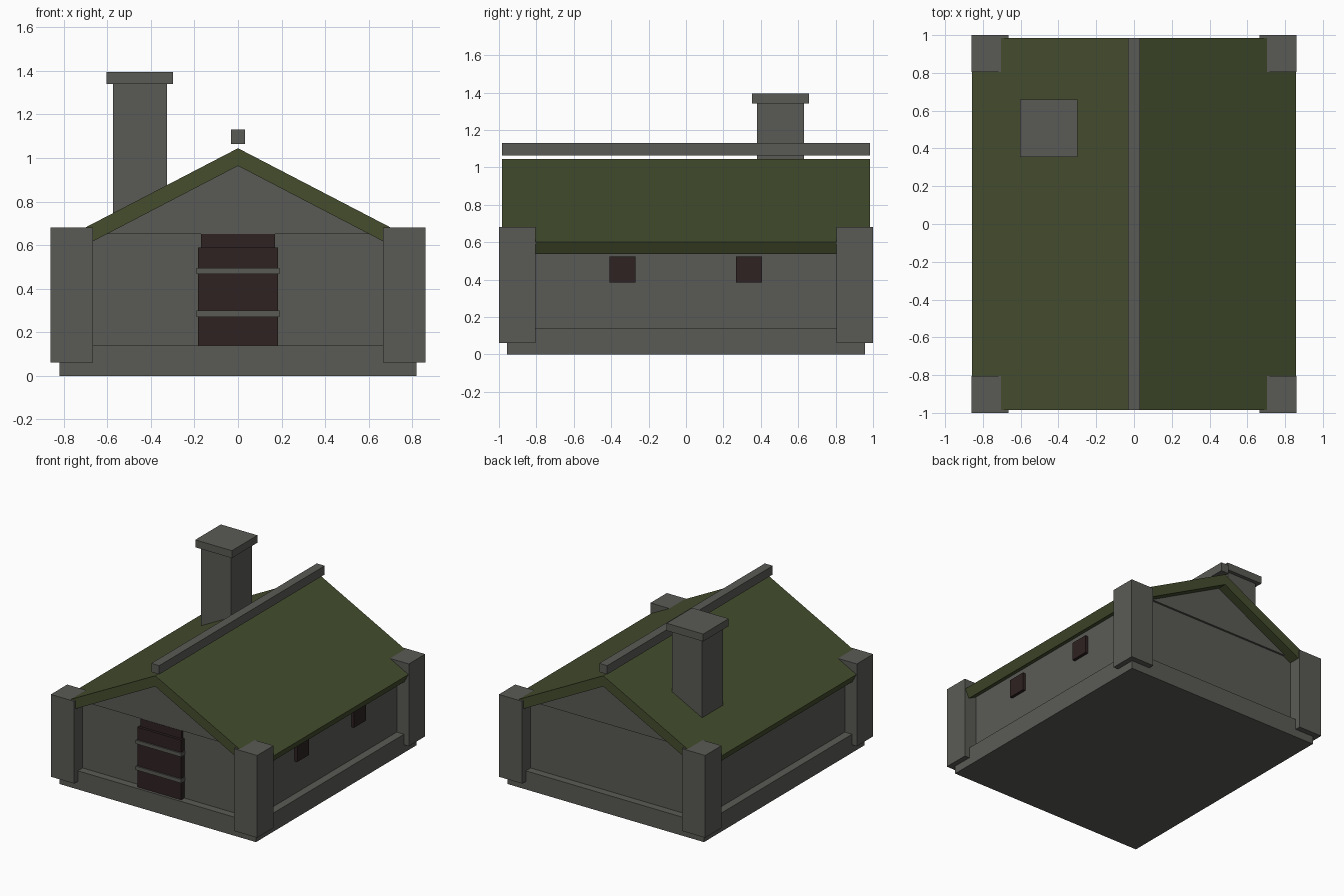
import bpy, bmesh

if "Cube" in bpy.data.objects:
    bpy.data.objects.remove(bpy.data.objects["Cube"])


def material(name, rgb):
    m = bpy.data.materials.new(name)
    m.diffuse_color = (*rgb, 1)
    m.use_nodes = True
    m.node_tree.nodes["Principled BSDF"].inputs["Base Color"].default_value = m.diffuse_color
    return m


STONE = material("grey stone", (0.102, 0.102, 0.092))
MOSS = material("moss green", (0.058, 0.074, 0.027))
WOOD = material("dark wood", (0.028, 0.016, 0.016))


def finish(name, bm, mat):
    bmesh.ops.recalc_face_normals(bm, faces=bm.faces)
    me = bpy.data.meshes.new(name)
    bm.to_mesh(me)
    bm.free()
    me.materials.append(mat)
    ob = bpy.data.objects.new(name, me)
    bpy.context.collection.objects.link(ob)
    return ob


def box(name, x, y, z, mat):
    """Box from (min, max) pairs."""
    bm = bmesh.new()
    bmesh.ops.create_cube(bm, size=1)
    for v in bm.verts:
        v.co = [r[0] if c < 0 else r[1] for c, r in zip(v.co, (x, y, z))]
    return finish(name, bm, mat)


def prism(name, profile, y0, y1, mat):
    """Extrude an (x, z) profile along y."""
    bm = bmesh.new()
    f = bm.faces.new([bm.verts.new((x, y0, z)) for x, z in profile])
    ext = bmesh.ops.extrude_face_region(bm, geom=[f])["geom"]
    for v in ext:
        if isinstance(v, bmesh.types.BMVert):
            v.co.y = y1
    return finish(name, bm, mat)


# Foundation and walls
box("foundation", (-0.82, 0.82), (-0.957, 0.957), (0, 0.14), STONE)
box("walls", (-0.76, 0.76), (-0.9, 0.9), (0.12, 0.65), STONE)

# Corner posts
for sx in (-1, 1):
    for sy in (-1, 1):
        box("corner_post", sorted((sx * 0.665, sx * 0.86)),
            sorted((sy * 0.805, sy * 1.0)), (0.06, 0.68), STONE)

# Gables
for sy in (-1, 1):
    prism("gable", [(-0.70, 0.65), (0.70, 0.65), (0, 1.015)],
          sy * 0.895, sy * 0.915, STONE)

# Roof slabs with square-cut eaves
prism("roof", [(0, 1.045), (0.857, 0.60), (0.823, 0.536), (0, 0.964),
               (-0.823, 0.536), (-0.857, 0.60)], -0.985, 0.985, MOSS)
box("ridge_beam", (-0.033, 0.033), (-0.985, 0.985), (1.064, 1.13), STONE)

# Chimney
box("chimney", (-0.575, -0.325), (0.38, 0.63), (0.66, 1.34), STONE)
box("chimney_cap", (-0.604, -0.299), (0.354, 0.658), (1.34, 1.396), STONE)

# Door with upper panel and straps
box("door", (-0.183, 0.183), (-0.937, -0.89), (0.14, 0.59), WOOD)
box("door_top", (-0.17, 0.17), (-0.917, -0.89), (0.58, 0.65), WOOD)
for z in (0.285, 0.482):
    box("door_strap", (-0.19, 0.19), (-0.947, -0.90), (z - 0.014, z + 0.014), STONE)

# Windows on the right wall
for y in (-0.34, 0.336):
    box("window", (0.74, 0.782), (y - 0.07, y + 0.07), (0.385, 0.522), WOOD)
